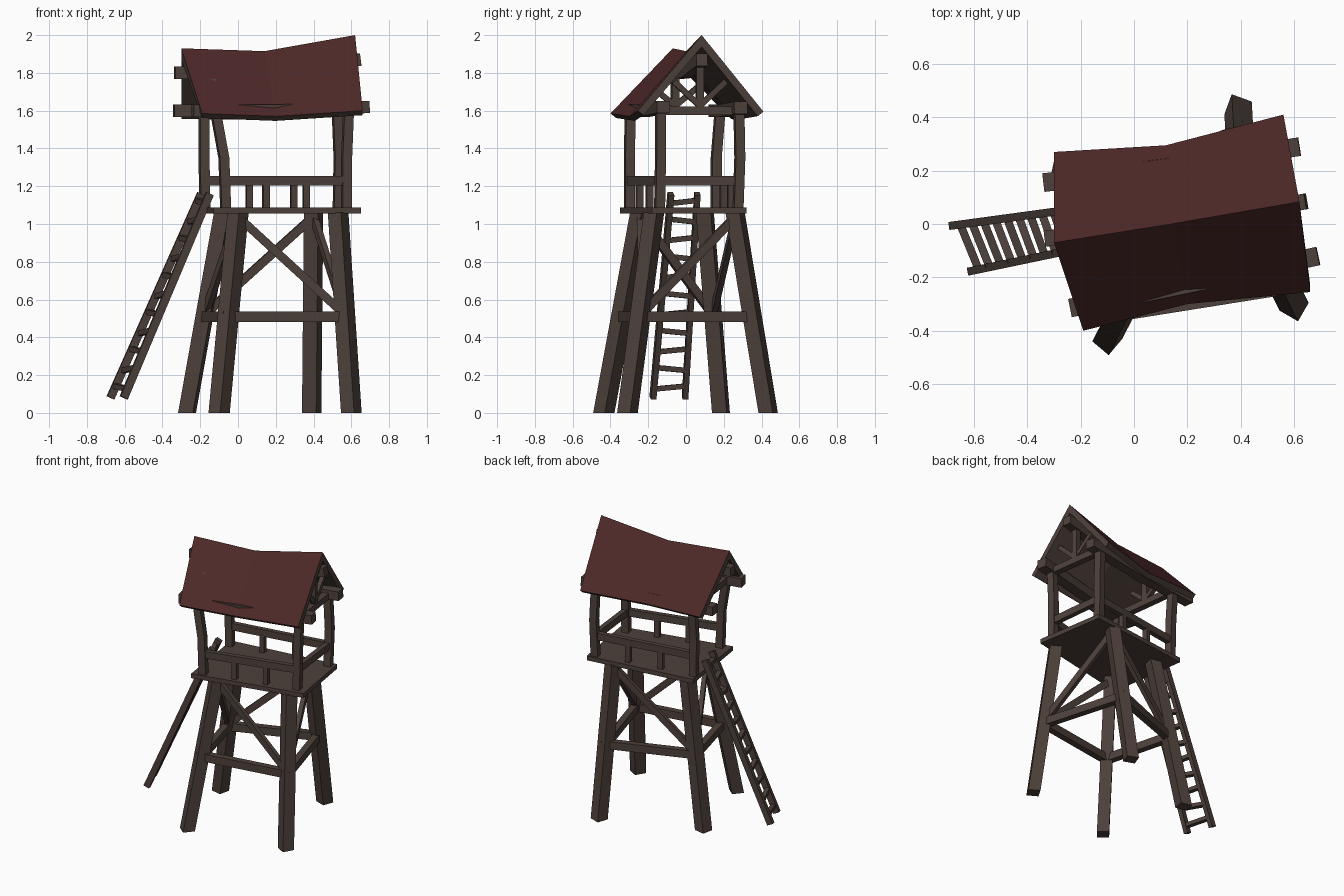
import bpy, bmesh, math
from mathutils import Vector as V

if "Cube" in bpy.data.objects:
    bpy.data.objects.remove(bpy.data.objects["Cube"])


def mat(name, col):
    m = bpy.data.materials.new(name)
    m.diffuse_color = (*col, 1)
    m.use_nodes = True
    m.node_tree.nodes["Principled BSDF"].inputs["Base Color"].default_value = m.diffuse_color
    return m


WOOD = mat("dark_wood", (0.075, 0.052, 0.043))
RED = mat("roof_red", (0.075, 0.021, 0.021))


def make(name, rings, mats=(WOOD,), red_rule=None):
    """Closed solid skinned through matching rings of points."""
    bm = bmesh.new()
    vs = [[bm.verts.new(p) for p in r] for r in rings]
    n = len(vs[0])
    for a, b in zip(vs, vs[1:]):
        for i in range(n):
            f = bm.faces.new((a[i], a[(i + 1) % n], b[(i + 1) % n], b[i]))
            if red_rule and red_rule(i):
                f.material_index = 1
    bm.faces.new(vs[0])
    bm.faces.new(vs[-1])
    bmesh.ops.recalc_face_normals(bm, faces=bm.faces[:])
    me = bpy.data.meshes.new(name)
    bm.to_mesh(me)
    bm.free()
    for m in mats:
        me.materials.append(m)
    ob = bpy.data.objects.new(name, me)
    bpy.context.collection.objects.link(ob)
    return ob


def upright(name, pts, w, rot):
    """Near-vertical timber with level square sections."""
    rings = []
    for p in pts:
        rings.append([V(p) + V((math.cos(math.radians(rot + 45 + 90 * k)),
                                math.sin(math.radians(rot + 45 + 90 * k)), 0)) * w * 0.7071
                      for k in range(4)])
    return make(name, rings)


def beam(name, pts, w, h):
    """Timber along a path, w wide and h tall."""
    pts = [V(p) for p in pts]
    rings = []
    for i, p in enumerate(pts):
        d = (pts[min(i + 1, len(pts) - 1)] - pts[max(i - 1, 0)]).normalized()
        s = d.cross(V((0, 0, 1))).normalized() * w / 2
        u = s.cross(d).normalized() * h / 2
        rings.append([p + s + u, p - s + u, p - s - u, p + s - u])
    return make(name, rings)


# splayed legs: foot, head, twist
legs = {
    "back_left": ((-0.27, 0.185, 0), (-0.08, 0.10, 1.06), -12),
    "front_left": ((-0.10, -0.435, 0), (0.00, -0.24, 1.06), -40),
    "back_right": ((0.39, 0.435, 0), (0.40, 0.26, 1.06), -20),
    "front_right": ((0.60, -0.31, 0), (0.53, -0.17, 1.06), -30),
}
for n, (a, b, r) in legs.items():
    upright(n + "_leg", [a, b], 0.08, r)


def on_leg(n, z):
    a, b, _ = legs[n]
    return V(a).lerp(V(b), z / 1.06)


# ring beams and one diagonal brace on each side
for a, b in (("front_left", "front_right"), ("front_right", "back_right"),
             ("back_right", "back_left"), ("back_left", "front_left")):
    p, q = on_leg(a, 0.51), on_leg(b, 0.51)
    e = (q - p).normalized() * 0.03
    beam("ring_beam", [p - e, q + e], 0.045, 0.055)
    hi, lo = (a, b) if a in ("front_left", "back_right") else (b, a)
    beam("diagonal_brace", [on_leg(hi, 1.04), on_leg(lo, 0.52)], 0.03, 0.045)

# platform
deck = [(-0.13, -0.35), (0.65, -0.18), (0.57, 0.32), (-0.21, 0.22)]
make("platform", [[(x, y, z) for x, y in deck] for z in (1.055, 1.087)])

# bowed roof posts
posts = {
    "front_left": [(-0.065, -0.30, 1.07), (-0.075, -0.30, 1.35), (-0.12, -0.295, 1.6)],
    "front_right": [(0.575, -0.14, 1.07), (0.575, -0.135, 1.35), (0.585, -0.135, 1.6)],
    "back_right": [(0.53, 0.275, 1.07), (0.535, 0.285, 1.35), (0.525, 0.28, 1.6)],
    "back_left": [(-0.175, 0.16, 1.07), (-0.18, 0.16, 1.35), (-0.18, 0.18, 1.6)],
}
for n, p in posts.items():
    upright(n + "_post", p, 0.05, 11)

# railings on three sides, ladder side stays open
for side, a, b, k in (("front", "front_left", "front_right", 2),
                      ("right", "front_right", "back_right", 0),
                      ("back", "back_left", "back_right", 2)):
    p, q = V(posts[a][0]), V(posts[b][0])
    p.z = q.z = 1.23
    e = (q - p).normalized() * 0.02
    beam(side + "_rail", [p - e, q + e], 0.035, 0.05)
    for i in range(k):
        m = p.lerp(q, (i + 1) / (k + 1))
        upright(side + "_baluster", [(m.x, m.y, 1.07), (m.x, m.y, 1.22)], 0.035, 11)

# long roof timbers
beam("back_plate", [(-0.34, 0.155, 1.60), (0.12, 0.21, 1.60), (0.62, 0.29, 1.615)], 0.07, 0.065)
beam("front_plate", [(-0.24, -0.315, 1.60), (0.2, -0.225, 1.60), (0.69, -0.12, 1.62)], 0.07, 0.065)
beam("ridge_beam", [(-0.335, -0.055, 1.80), (0.14, 0.0, 1.805), (0.645, 0.085, 1.87)], 0.06, 0.065)

# gable trusses: tie, king post and two struts
for side, a, b, top in (("left", "front_left", "back_left", 1.80),
                        ("right", "front_right", "back_right", 1.86)):
    p, q = V(posts[a][2]), V(posts[b][2])
    m = (p + q) / 2
    beam(side + "_tie_beam", [p, q], 0.045, 0.045)
    upright(side + "_king_post", [m, (m.x, m.y, top)], 0.04, 11)
    for c in (p, q):
        t = m.lerp(c, 0.66)
        beam(side + "_strut", [(m.x, m.y, 1.625), (t.x, t.y, 1.755)], 0.03, 0.03)

# sagging gable roof: front eave, ridge, back eave at three stations
stations = [
    ((-0.19, -0.40, 1.585), (-0.30, -0.07, 1.93), (-0.30, 0.27, 1.58)),
    ((0.20, -0.30, 1.57), (0.14, 0.0, 1.915), (0.12, 0.295, 1.575)),
    ((0.66, -0.255, 1.60), (0.62, 0.083, 2.0), (0.56, 0.41, 1.595)),
]
rings = []
for f, r, b in stations:
    f, r, b = V(f), V(r), V(b)
    rings.append([f, r, b, b + V((0, -0.03, -0.024)), r - V((0, 0, 0.062)), f + V((0, 0.03, -0.024))])
make("roof", rings, (WOOD, RED), lambda i: i < 2)

# ladder
ra = (V((-0.675, -0.005, 0.08)), V((-0.195, 0.06, 1.16)))
rb = (V((-0.605, -0.175, 0.08)), V((-0.15, -0.08, 1.16)))
for a, b in (ra, rb):
    beam("ladder_rail", [a, b], 0.03, 0.042)
for i in range(11):
    t = 0.05 + i * 0.091
    w = 0.008 * (-1) ** i
    beam("ladder_rung", [ra[0].lerp(ra[1], t) + V((0, 0, w)), rb[0].lerp(rb[1], t) - V((0, 0, w))], 0.03, 0.028)
